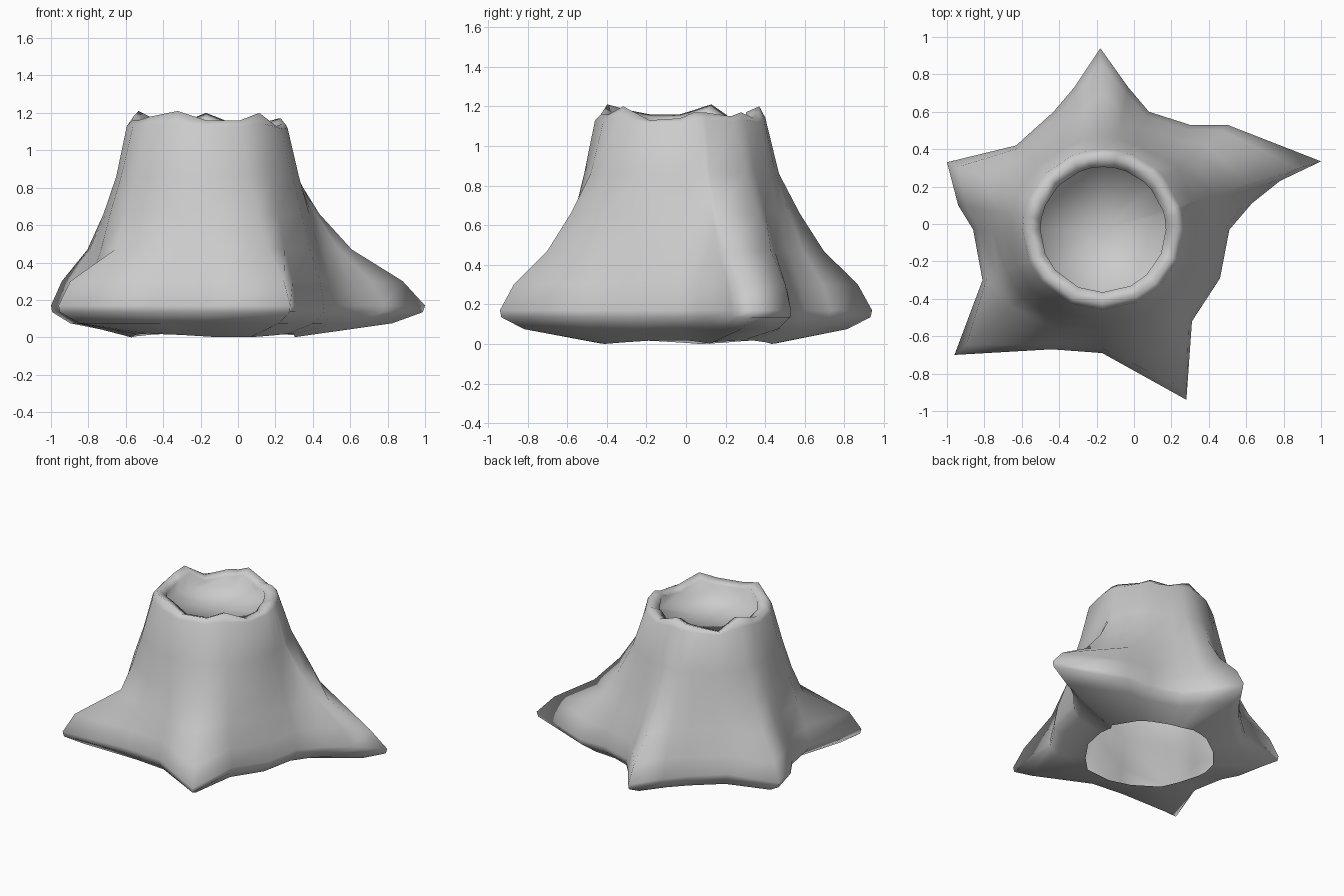
import bpy, bmesh, math
from mathutils import Vector

if "Cube" in bpy.data.objects:
    bpy.data.objects.remove(bpy.data.objects["Cube"])

# Trunk axis and star-shaped root outline (plan view, counter-clockwise)
AXIS = Vector((-0.165, -0.03))
OUTLINE = [(1.0, .335), (.5, .53), (.3, .53), (.08, .60), (-.03, .73),
           (-.18, .94), (-.32, .73), (-.43, .60), (-.63, .42),
           (-1.0, .33), (-.94, .10), (-.86, -.03), (-.81, -.30),
           (-.96, -.70), (-.44, -.67), (-.17, -.69),
           (.28, -.94), (.31, -.52), (.46, -.29), (.51, -.03), (.63, .11), (.78, .23)]
# Height of the broken rim along each spoke
JAG = [1.17, 1.15, 1.17, 1.14, 1.17, 1.20, 1.17, 1.16, 1.12, 1.21, 1.18,
       1.16, 1.16, 1.18, 1.21, 1.16, 1.16, 1.20, 1.13, 1.14, 1.17, 1.17]
# Flare exponent per spoke: below 1 bulges higher up, above 1 stays low
BULGE = {0: 1.15, 1: .75, 2: .85, 8: .85, 12: .75, 17: .85, 18: .85, 19: .85}

# Levels: height, trunk radius, how far the ring flares to the outline, share of jag
LEVELS = [(.01, .415, .07, 0), (.075, .42, .77, 0), (.135, .45, .985, 0),
          (.17, .45, 1.0, 0), (.30, .49, .85, 0), (.47, .50, .48, 0),
          (.66, .495, .23, 0), (.86, .475, .05, 0), (1.13, .43, 0, .4),
          (1.165, .40, 0, 1), (1.14, .335, 0, .9), (1.06, .345, 0, 0)]

bm = bmesh.new()
rings = []
for z, trunk, flare, jag in LEVELS:
    ring = []
    for i, p in enumerate(OUTLINE):
        spoke = Vector(p) - AXIS
        w = flare ** BULGE.get(i, 1) if z > .2 else flare
        if i == 13 and .4 < z < .7:       # the front left root drops early
            w *= .55
        q = AXIS + spoke.normalized() * (trunk + w * (spoke.length - trunk))
        z_off = jag * (JAG[i] - 1.165)
        if z < .05:                       # uneven opening underneath
            q += Vector((.03, .03))
            z_off = .01 * math.sin(i * 1.1)
        ring.append(bm.verts.new((q.x, q.y, z + z_off)))
    rings.append(ring)

# Bark walls, rim and inner lip
n = len(OUTLINE)
for a, b in zip(rings, rings[1:]):
    for i in range(n):
        j = (i + 1) % n
        bm.faces.new((a[i], a[j], b[j], b[i]))

# Sunken cut surface; the underside stays open
centre = bm.verts.new((AXIS.x, AXIS.y, 1.05))
for i in range(n):
    bm.faces.new((rings[-1][i], rings[-1][(i + 1) % n], centre))

for f in bm.faces:
    f.smooth = True
mesh = bpy.data.meshes.new("tree_stump")
bm.to_mesh(mesh)
bm.free()
stump = bpy.data.objects.new("tree_stump", mesh)
bpy.context.collection.objects.link(stump)
